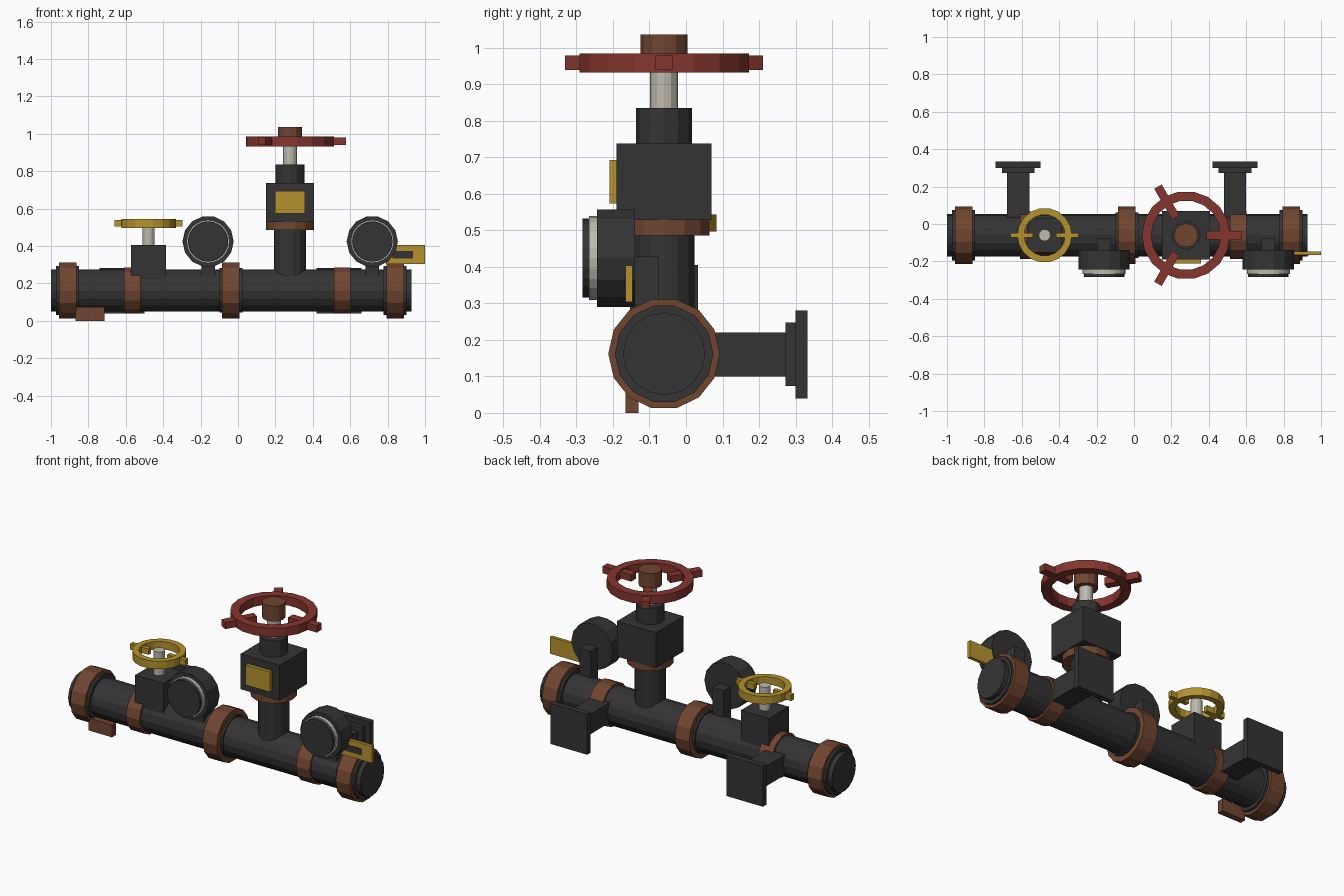
import bpy, bmesh, math
from mathutils import Matrix, Vector

if "Cube" in bpy.data.objects:
    bpy.data.objects.remove(bpy.data.objects["Cube"])


def material(name, rgb):
    m = bpy.data.materials.new(name)
    m.diffuse_color = (*rgb, 1)
    m.use_nodes = True
    m.node_tree.nodes["Principled BSDF"].inputs["Base Color"].default_value = m.diffuse_color
    return m


IRON = material("dark iron", (0.034, 0.034, 0.034))
RUST = material("rusty brown", (0.165, 0.060, 0.030))
YELLOW = material("yellow paint", (0.46, 0.29, 0.025))
RED = material("red paint", (0.235, 0.036, 0.027))
STEEL = material("pale steel", (0.52, 0.49, 0.43))
PY, PZ = -0.06, 0.162          # axis of the main pipe


def finish(bm, name, mat):
    bmesh.ops.recalc_face_normals(bm, faces=bm.faces)
    me = bpy.data.meshes.new(name)
    bm.to_mesh(me)
    bm.free()
    me.materials.append(mat)
    ob = bpy.data.objects.new(name, me)
    bpy.context.collection.objects.link(ob)
    return ob


def box(name, mat, x, y, z):
    bm = bmesh.new()
    lo, hi = Vector((x[0], y[0], z[0])), Vector((x[1], y[1], z[1]))
    bmesh.ops.create_cube(bm, size=1, matrix=Matrix.Translation((lo + hi) / 2)
                          @ Matrix.Diagonal((*(hi - lo), 1)))
    return finish(bm, name, mat)


def cyl(name, mat, axis, center, span, r, n=14):
    """Cylinder along axis; center holds the two other coordinates."""
    bm = bmesh.new()
    mid, length = sum(span) / 2, span[1] - span[0]
    pos = list(center)
    pos.insert("xyz".index(axis), mid)
    rot = {"x": Matrix.Rotation(math.pi / 2, 4, "Y"),
           "y": Matrix.Rotation(math.pi / 2, 4, "X"),
           "z": Matrix.Identity(4)}[axis]
    # quarter step puts a corner at the top of the x cylinders
    turn = Matrix.Rotation(0 if axis == "x" else math.pi / 2, 4, "Z")
    bmesh.ops.create_cone(bm, cap_ends=True, segments=n, radius1=r, radius2=r,
                          depth=length, matrix=Matrix.Translation(pos) @ rot @ turn)
    return finish(bm, name, mat)


def ring(name, mat, x, y, z, r_in, r_out, n):
    bm = bmesh.new()
    loops = []
    for i in range(n):
        a = math.tau * i / n
        loops.append([bm.verts.new((x + r * math.cos(a), y + r * math.sin(a), h))
                      for r, h in ((r_in, z[0]), (r_out, z[0]), (r_out, z[1]), (r_in, z[1]))])
    for i in range(n):
        p, q = loops[i], loops[(i + 1) % n]
        for k in range(4):
            bm.faces.new((p[k], p[(k + 1) % 4], q[(k + 1) % 4], q[k]))
    return finish(bm, name, mat)


def handwheel(name, mat, x, z, r_in, r_out, n, spokes, s_in, s_out, width):
    ring(name + "_rim", mat, x, PY, z, r_in, r_out, n)
    for i in range(spokes):
        ob = box(f"{name}_spoke_{i + 1}", mat, (s_in, s_out), (-width / 2, width / 2),
                 (z[0] + 0.006, z[1] - 0.006))
        ob.data.transform(Matrix.Translation((x, PY, 0))
                          @ Matrix.Rotation(math.tau * i / spokes, 4, "Z"))


# Main pipe with collars
cyl("main_pipe", IRON, "x", (PY, PZ), (-1.0, 0.928), 0.113, 16)
for i, (x, rf) in enumerate(((-0.911, 0.135), (-0.038, 0.122), (0.84, 0.135))):
    cyl(f"pipe_flange_{i + 1}", IRON, "x", (PY, PZ), (x - 0.061, x + 0.061), rf)
    cyl(f"large_collar_{i + 1}", RUST, "x", (PY, PZ), (x - 0.047, x + 0.047), 0.153)
for i, x in enumerate((-0.565, 0.557)):
    cyl(f"small_collar_{i + 1}", RUST, "x", (PY, PZ), (x - 0.045, x + 0.045), 0.126)

# Square branches at the back
for i, x in enumerate((-0.62, 0.54)):
    for part, h, y in (("arm", 0.06, (PY, 0.28)), ("step", 0.087, (0.272, 0.302)),
                       ("plate", 0.121, (0.30, 0.333))):
        box(f"branch_{part}_{i + 1}", IRON, (x - h, x + h), y, (0.16 - h, 0.16 + h))

# Gauges
for i, x in enumerate((-0.16, 0.718)):
    cyl(f"gauge_body_{i + 1}", IRON, "y", (x, 0.424), (-0.244, -0.14), 0.137)
    cyl(f"gauge_bezel_{i + 1}", STEEL, "y", (x, 0.424), (-0.266, -0.24), 0.115, 24)
    cyl(f"gauge_face_{i + 1}", IRON, "y", (x, 0.424), (-0.284, -0.26), 0.108, 24)
    box(f"gauge_neck_{i + 1}", IRON, (x - 0.036, x + 0.036), (-0.145, -0.075), (0.2, 0.43))

# Small valve
SX = -0.478
box("small_valve_body", IRON, (SX - 0.093, SX + 0.093), (PY - 0.093, PY + 0.093), (0.2, 0.405))
cyl("small_valve_stem", STEEL, "z", (SX, PY), (0.40, 0.545), 0.032, 12)
handwheel("small_wheel", YELLOW, SX, (0.497, 0.544), 0.11, 0.146, 18, 2, 0.062, 0.182, 0.026)

# Tall valve
VX = 0.278
cyl("riser_pipe", IRON, "z", (VX, PY), (0.15, 0.49), 0.085, 14)
cyl("riser_collar", RUST, "z", (VX, PY), (0.486, 0.532), 0.128, 14)
box("valve_body", IRON, (VX - 0.129, VX + 0.129), (PY - 0.13, PY + 0.13), (0.528, 0.738))
box("valve_label_plate", YELLOW, (VX - 0.08, VX + 0.08), (-0.21, -0.185), (0.573, 0.693))
cyl("valve_bonnet", IRON, "z", (VX, PY), (0.735, 0.835), 0.077, 12)
cyl("valve_stem", STEEL, "z", (VX, PY), (0.83, 0.96), 0.038, 12)
cyl("wheel_hub", RUST, "z", (VX, PY), (0.945, 1.036), 0.064, 12)
handwheel("large_wheel", RED, VX, (0.933, 0.985), 0.186, 0.236, 18, 3, 0.11, 0.30, 0.046)

# Tag with dark slot, and foot block
box("tag", YELLOW, (0.79, 1.0), (-0.166, -0.146), (0.304, 0.404))
box("tag_slot", IRON, (0.825, 0.936), (-0.169, -0.16), (0.334, 0.372))
box("foot_block", RUST, (-0.87, -0.715), (-0.166, -0.13), (0.0, 0.074))
